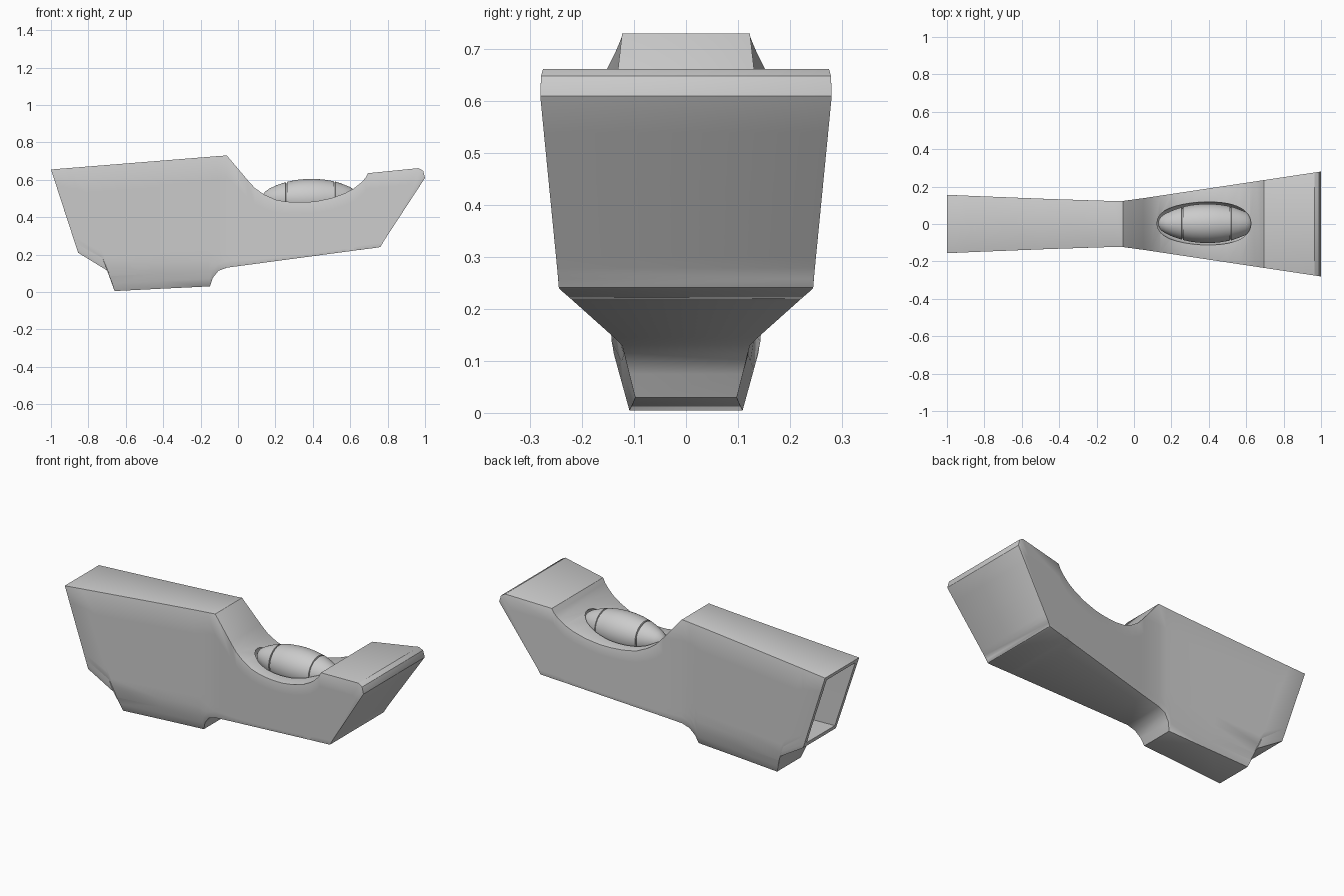
import bpy, bmesh, math

if "Cube" in bpy.data.objects:
    bpy.data.objects.remove(bpy.data.objects["Cube"])


def link(name, bm):
    bmesh.ops.recalc_face_normals(bm, faces=bm.faces)
    me = bpy.data.meshes.new(name)
    bm.to_mesh(me)
    bm.free()
    ob = bpy.data.objects.new(name, me)
    bpy.context.collection.objects.link(ob)
    return ob


ROWS = [0, .2, .4, .6, .72, .8, .88, .94, 1]


def loft(name, stations, width):
    """Skin slanted cross-sections (top x, top z, bottom x, bottom z)."""
    bm = bmesh.new()
    n = len(ROWS)
    rings = []
    for xt, zt, xb, zb in stations:
        pts = [(xt + (xb - xt) * t, zt + (zb - zt) * t) for t in ROWS]
        ring = [bm.verts.new((x, -width(x, z), z)) for x, z in pts]
        ring += [bm.verts.new((x, width(x, z), z)) for x, z in reversed(pts)]
        rings.append(ring)
    for a, b in zip(rings, rings[1:]):
        for i in range(2 * n):
            j = (i + 1) % (2 * n)
            bm.faces.new((a[i], a[j], b[j], b[i]))
    for r in (rings[0], rings[-1]):
        for i in range(n - 1):
            bm.faces.new((r[i], r[i + 1], r[2 * n - 2 - i], r[2 * n - 1 - i]))
    return link(name, bm)


def lathe_x(name, profile, centre, segs=48):
    """Revolve (x, radius) points about the x axis."""
    bm = bmesh.new()
    vs = [bm.verts.new((x, 0, r)) for x, r in profile]
    es = [bm.edges.new(p) for p in zip(vs, vs[1:])]
    bmesh.ops.spin(bm, geom=vs + es, cent=(0, 0, 0), axis=(1, 0, 0),
                   angle=math.tau, steps=segs)
    bmesh.ops.remove_doubles(bm, verts=bm.verts, dist=1e-5)
    ob = link(name, bm)
    ob.location = centre
    return ob


def half_width(x, z):
    if x < -.05:
        w = .123 + .033 * max(0, (-x - .1) / .9) ** 1.2
    else:
        w = .123 + .15 * (x + .05)
    return w - .034 * min(1, max(0, (.13 - z) / .13))


def underside(x):
    return .13 + .134 * (x + .06)


# Body: handle, lower block, thumb valley and flared head
valley = [(.05, .60), (.09, .556), (.14, .521), (.2, .494), (.25, .484), (.3, .48),
          (.36, .48), (.42, .485), (.5, .502), (.57, .527), (.62, .554)]
stations = [(-1, .655, -.855, .21), (-.9, .663, -.70, .115), (-.85, .667, -.66, .005),
            (-.5, .695, -.4, .018), (-.2, .719, -.15, .03), (-.15, .723, -.135, .075),
            (-.11, .726, -.105, .113), (-.06, .73, -.06, .13)]
stations += [(x, z, x, underside(x)) for x, z in valley]
stations += [(.655, .582, .62, .221), (.68, .608, .64, .224), (.695, .635, .65, .225),
             (.965, .662, .75, .238), (.99, .648, .762, .241), (1, .61, .77, .258)]
body = loft("scanner_body", stations, half_width)
bevel = body.modifiers.new("soft_edges", 'BEVEL')
bevel.width = .008
bevel.segments = 2
bevel.limit_method = 'ANGLE'
bevel.angle_limit = math.radians(35)

# Hollow open end of the handle
hollow = loft("handle_hollow_cutter",
              [(-1.09, .625, -.962, .235), (-.45, .676, -.45, .235)],
              lambda x, z: half_width(max(x, -1), .3) - .022)

# Oval pocket around the thumb roller
steps = 20
pocket = lathe_x("roller_pocket_cutter",
                 [(-.275 * math.cos(math.pi * i / steps), .117 * math.sin(math.pi * i / steps))
                  for i in range(steps + 1)], (.387, .003, .5))

for cutter in (hollow, pocket):
    m = body.modifiers.new(cutter.name, 'BOOLEAN')
    m.operation = 'DIFFERENCE'
    m.solver = 'EXACT'
    m.object = cutter
    cutter.hide_render = True
    cutter.hide_set(True)

# Barrel-shaped roller with two fine grooves
roller = lathe_x("thumb_roller", [
    (.13, 0), (.133, .02), (.145, .037), (.17, .054), (.21, .072), (.255, .087),
    (.257, .081), (.261, .081), (.263, .089), (.31, .099), (.36, .104), (.41, .105),
    (.46, .101), (.512, .092), (.514, .086), (.518, .086), (.52, .091), (.56, .077),
    (.6, .061), (.622, .046), (.633, .028), (.636, 0)], (0, .003, .5))

# Smooth shading with crisp edges
for ob in (body, roller):
    bpy.ops.object.select_all(action='DESELECT')
    ob.select_set(True)
    bpy.context.view_layer.objects.active = ob
    for m in list(ob.modifiers):
        bpy.ops.object.modifier_apply(modifier=m.name)
    bpy.ops.object.shade_smooth_by_angle(angle=math.radians(30))
